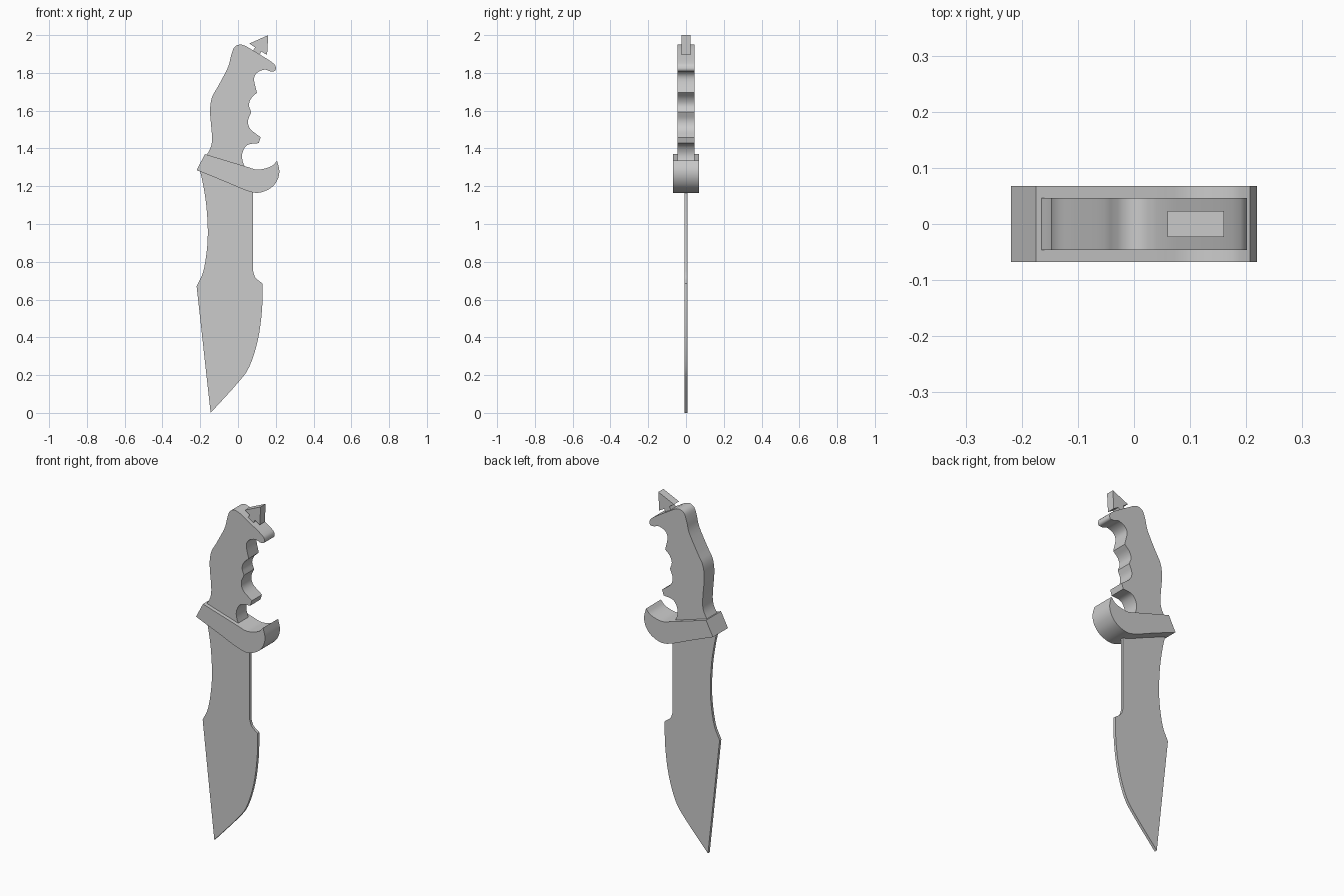
import bpy, bmesh, math
from mathutils import Vector


def outline(runs, steps=4):
    """Join runs of points into a closed outline: each run is a smooth spline, run ends are sharp."""
    out = []
    for run in runs:
        p = [Vector(q) for q in run]
        p = [2 * p[0] - p[1]] + p + [2 * p[-1] - p[-2]]
        n = 1 if len(run) == 2 else steps
        for a, b, c, d in zip(p, p[1:], p[2:], p[3:]):
            for i in range(n):
                t = i / n
                out.append(0.5 * (2 * b + (c - a) * t + (2 * a - 5 * b + 4 * c - d) * t * t
                                  + (3 * b - a - 3 * c + d) * t ** 3))
    return out


def slab(name, runs, half):
    """Extrude an x/z outline to both sides of y = 0."""
    bm = bmesh.new()
    face = bm.faces.new([bm.verts.new((p.x, -half, p.y)) for p in outline(runs)])
    ext = bmesh.ops.extrude_face_region(bm, geom=[face], use_keep_orig=True)
    verts = [v for v in ext["geom"] if isinstance(v, bmesh.types.BMVert)]
    bmesh.ops.translate(bm, verts=verts, vec=(0, 2 * half, 0))
    bmesh.ops.recalc_face_normals(bm, faces=bm.faces)
    bmesh.ops.triangulate(bm, faces=[f for f in bm.faces if len(f.verts) > 4])
    mesh = bpy.data.meshes.new(name)
    bm.to_mesh(mesh)
    bm.free()
    ob = bpy.data.objects.new(name, mesh)
    bpy.context.collection.objects.link(ob)
    bpy.ops.object.select_all(action='DESELECT')
    bpy.context.view_layer.objects.active = ob
    ob.select_set(True)
    bpy.ops.object.shade_smooth_by_angle(angle=math.radians(30))
    return ob


# Blade: curved edge, notch, straight neck, hollow back, straight clip to the tip
slab("blade", [
    [(-.145, 0), (0, .16), (.06, .245), (.105, .385), (.127, .545), (.13, .685)],
    [(.13, .685), (.093, .715), (.08, .75)],
    [(.08, .75), (.08, 1.23)],
    [(.08, 1.23), (-.203, 1.29)],
    [(-.203, 1.29), (-.185, 1.21), (-.168, 1.1), (-.16, .97), (-.165, .86), (-.185, .745), (-.219, .67)],
    [(-.219, .67), (-.145, 0)],
], .008)

# Guard: slanted bar that hooks upward on one side
slab("guard", [
    [(-.175, 1.37), (-.219, 1.285)],
    [(-.219, 1.285), (-.07, 1.225), (.037, 1.18), (.105, 1.165), (.17, 1.188), (.207, 1.23),
     (.219, 1.28), (.207, 1.335)],
    [(.207, 1.335), (.175, 1.305), (.105, 1.288), (.04, 1.305)],
    [(.04, 1.305), (-.175, 1.37)],
], .068)

# Handle: smooth back, beaked pommel, finger grooves meeting at ridges
slab("handle", [
    [(.04, 1.29), (-.172, 1.355)],
    [(-.172, 1.355), (-.143, 1.41), (-.138, 1.47), (-.148, 1.595), (-.138, 1.67), (-.105, 1.73),
     (-.053, 1.83), (-.037, 1.89), (-.02, 1.935), (.01, 1.95), (.04, 1.943)],
    [(.04, 1.943), (.175, 1.86), (.2, 1.83), (.195, 1.81), (.17, 1.808)],
    [(.17, 1.808), (.14, 1.817), (.1, 1.8), (.085, 1.765), (.1, 1.695)],
    [(.1, 1.695), (.07, 1.665), (.058, 1.63), (.07, 1.592)],
    [(.07, 1.592), (.053, 1.547), (.065, 1.503), (.12, 1.459)],
    [(.12, 1.459), (.11, 1.428)],
    [(.11, 1.428), (.053, 1.42), (.026, 1.385), (.022, 1.345), (.04, 1.29)],
], .046)

# Small triangular spur on a short stem above the pommel
slab("pommel_spur", [
    [(.16, 2.0), (.06, 1.955)], [(.06, 1.955), (.09, 1.935)], [(.09, 1.935), (.075, 1.91)],
    [(.075, 1.91), (.11, 1.89)], [(.11, 1.89), (.123, 1.913)], [(.123, 1.913), (.154, 1.895)],
    [(.154, 1.895), (.16, 2.0)],
], .023)
